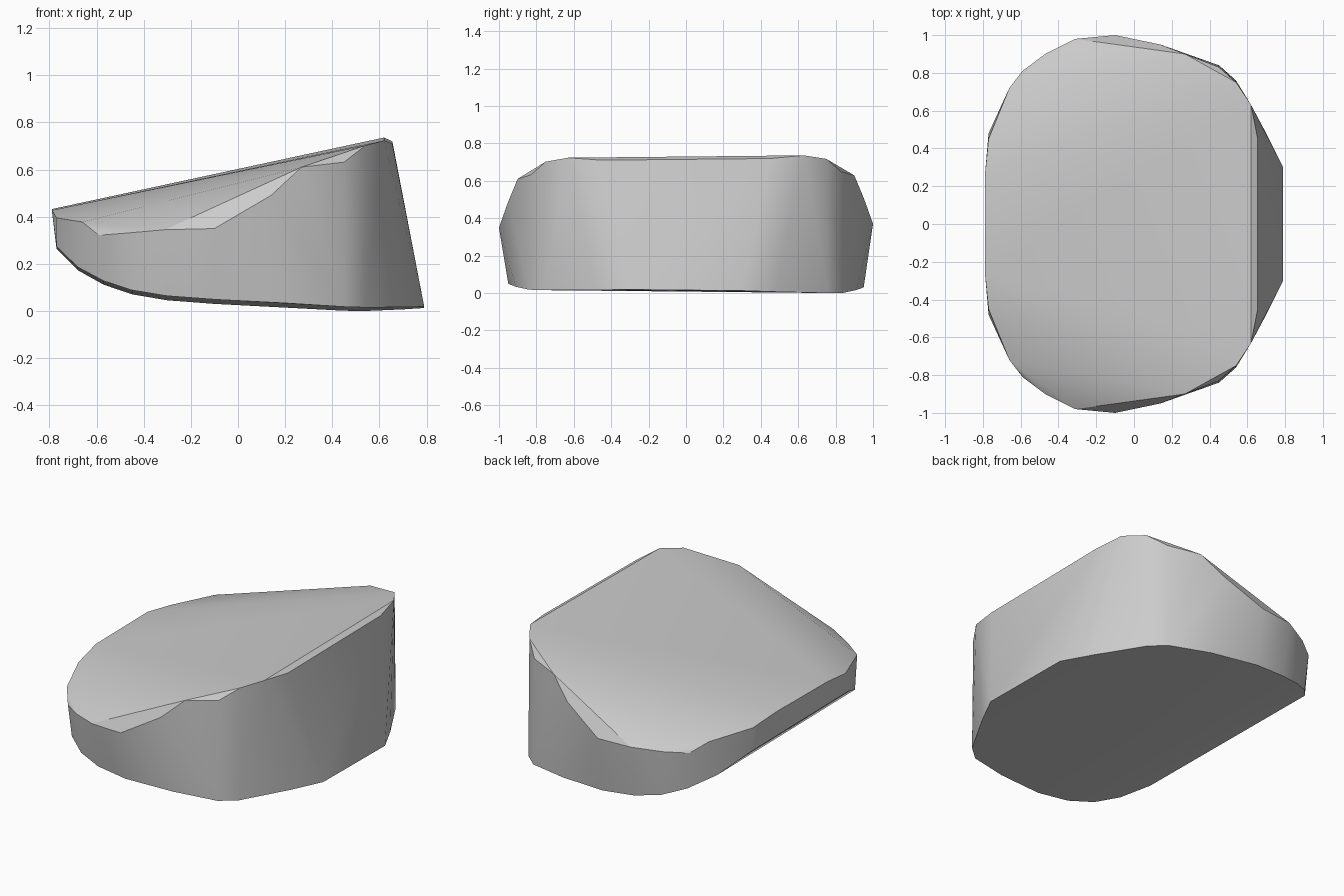
import bpy
import bmesh
from mathutils import Vector

default_cube = bpy.data.objects.get("Cube")
if default_cube:
    bpy.data.objects.remove(default_cube, do_unlink=True)


def make_material(name, colour):
    material = bpy.data.materials.new(name)
    material.use_nodes = True
    material.diffuse_color = colour
    shader = material.node_tree.nodes["Principled BSDF"]
    shader.inputs["Base Color"].default_value = colour
    return material


def mirrored_rim(bm, half_profile, lean):
    """Add a half rim and its mirror across y, leaning slightly sideways."""
    for x, y, z in half_profile:
        for side in (-1, 1):
            bm.verts.new(Vector((x, side * y, z + lean * side * y)))


# Upper rim: low on the right, rising to a tall edge on the left
upper_rim = [
    (-.79, .25, .43), (-.77, .45, .4), (-.66, .72, .385), (-.59, .81, .33),
    (-.47, .9, .34), (-.31, .98, .355), (-.1, 1, .36), (.14, .95, .5),
    (.27, .9, .62), (.45, .83, .64), (.54, .75, .71), (.62, .63, .73),
    (.655, .45, .715),
]

# Lower rim: nearly flat, curling up towards the right end
lower_rim = [
    (-.77, .48, .27), (-.68, .67, .18), (-.57, .8, .12), (-.45, .88, .08),
    (-.3, .93, .055), (-.1, .95, .04), (.2, .91, .025), (.45, .84, .01),
    (.54, .76, .008), (.7, .48, .012), (.79, .3, .016),
]

# Wedge body: skin stretched between both rims
bm = bmesh.new()
mirrored_rim(bm, upper_rim, lean=.01)
mirrored_rim(bm, lower_rim, lean=-.01)
hull = bmesh.ops.convex_hull(bm, input=bm.verts)
loose = [v for v in bm.verts if not v.link_faces]
bmesh.ops.delete(bm, geom=loose, context="VERTS")
bmesh.ops.recalc_face_normals(bm, faces=bm.faces)

# Rest the body on the ground
lowest = min(v.co.z for v in bm.verts)
bmesh.ops.translate(bm, verts=bm.verts, vec=Vector((0, 0, -lowest)))

mesh = bpy.data.meshes.new("wedge_body")
bm.to_mesh(mesh)
bm.free()
mesh.materials.append(make_material("plain grey", (.6, .6, .6, 1)))

wedge_body = bpy.data.objects.new("wedge_body", mesh)
bpy.context.collection.objects.link(wedge_body)

# Smooth walls with crisp rims
bpy.ops.object.select_all(action="DESELECT")
wedge_body.select_set(True)
bpy.context.view_layer.objects.active = wedge_body
bpy.ops.object.shade_smooth_by_angle()
